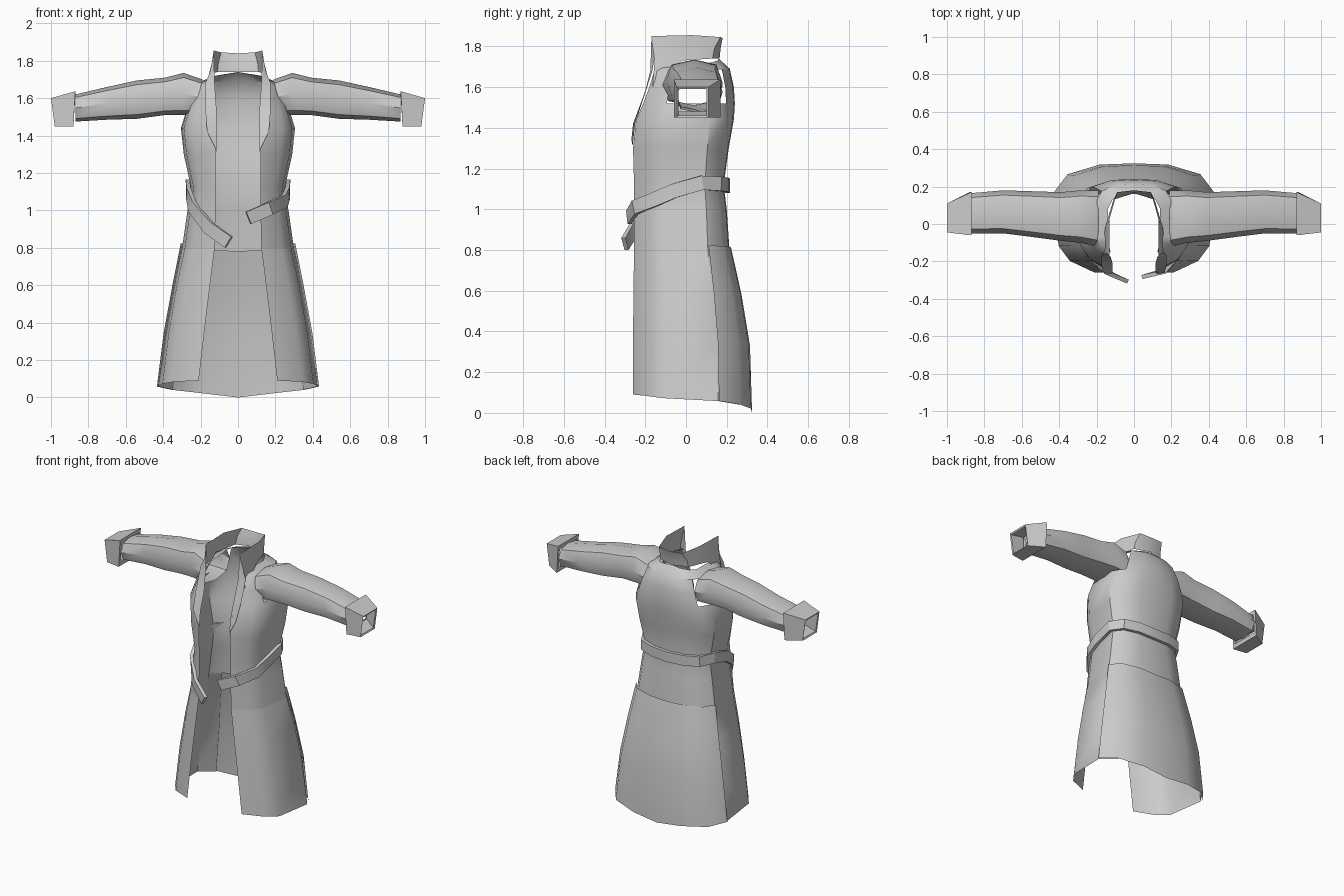
import bpy, bmesh, math
from mathutils import Vector

cube = bpy.data.objects.get("Cube")
if cube:
    bpy.data.objects.remove(cube, do_unlink=True)

cloth = bpy.data.materials.new("grey_cloth")
cloth.use_nodes = True
colour = (0.6, 0.6, 0.6, 1)
cloth.diffuse_color = colour
cloth.node_tree.nodes["Principled BSDF"].inputs["Base Color"].default_value = colour


def loft(name, rows, closed=False, caps=False, mirror=True, skip=None, angle=40):
    """Join rows of points with quads; skip(i, j) leaves holes."""
    bm = bmesh.new()
    grid = [[bm.verts.new(p) for p in row] for row in rows]
    n = len(rows[0])
    for i in range(len(rows) - 1):
        for j in range(n if closed else n - 1):
            if skip and skip(i, j):
                continue
            k = (j + 1) % n
            bm.faces.new((grid[i][j], grid[i][k], grid[i + 1][k], grid[i + 1][j]))
    if caps:
        bm.faces.new(grid[0])
        bm.faces.new(grid[-1])
        bmesh.ops.recalc_face_normals(bm, faces=bm.faces)
    mesh = bpy.data.meshes.new(name)
    bm.to_mesh(mesh)
    bm.free()
    mesh.materials.append(cloth)
    obj = bpy.data.objects.new(name, mesh)
    bpy.context.collection.objects.link(obj)
    bpy.ops.object.select_all(action="DESELECT")
    obj.select_set(True)
    bpy.context.view_layer.objects.active = obj
    bpy.ops.object.shade_smooth_by_angle(angle=math.radians(angle))
    if mirror:
        mod = obj.modifiers.new("Mirror", "MIRROR")
        mod.merge_threshold = 0.002
    return obj


def half_ring(zf, zb, edge, front, side, back):
    """Half a coat section, from the front opening round to the back centre."""
    pts = [(edge, front), (edge + 0.62 * (side - edge), front * 0.76),
           (side * 0.95, front * 0.45), (side, back * 0.5),
           (side * 0.82, back * 0.82), (side * 0.42, back * 0.98), (0, back)]
    return [(x, y, zf + (zb - zf) * (j / 6) ** 1.5) for j, (x, y) in enumerate(pts)]


# Upper coat, with armholes left open
torso = [half_ring(*r) for r in (
    (0.80, 0.78, 0.125, -0.255, 0.30, 0.215),
    (1.00, 1.00, 0.12, -0.255, 0.27, 0.20),
    (1.12, 1.12, 0.12, -0.255, 0.25, 0.185),
    (1.30, 1.30, 0.12, -0.26, 0.29, 0.21),
    (1.44, 1.44, 0.125, -0.245, 0.305, 0.235),
    (1.52, 1.52, 0.13, -0.21, 0.28, 0.24),
    (1.60, 1.60, 0.14, -0.18, 0.25, 0.235),
    (1.68, 1.69, 0.14, -0.155, 0.21, 0.215),
    (1.70, 1.74, 0.125, -0.15, 0.14, 0.16))]
loft("coat_body", torso, skip=lambda i, j: i in (5, 6) and j in (2, 3))

# Skirt: two front panels and an overlapping back panel
skirt = [half_ring(*r) for r in (
    (0.09, 0.0, 0.21, -0.26, 0.425, 0.315),
    (0.35, 0.33, 0.18, -0.26, 0.39, 0.305),
    (0.60, 0.58, 0.15, -0.258, 0.345, 0.265),
    (0.80, 0.78, 0.125, -0.255, 0.30, 0.215))]
loft("front_skirt_panels", [row[:5] for row in skirt])
back_rows = [[(x * 1.02, y * 1.03, z) for x, y, z in row[3:]] for row in skirt]
back_rows[-1] = [(x, y, z + 0.03) for x, y, z in back_rows[-1]]
loft("back_skirt_panel", back_rows)

# Standing collar
loft("collar", [
    [(0.165, -0.165, 1.60), (0.155, -0.02, 1.73), (0.11, 0.13, 1.74), (0, 0.165, 1.74)],
    [(0.15, -0.155, 1.72), (0.14, 0.0, 1.79), (0.105, 0.14, 1.79), (0, 0.17, 1.79)],
    [(0.13, -0.17, 1.85), (0.13, 0.03, 1.855), (0.09, 0.17, 1.845), (0, 0.18, 1.84)]])

# Lapels folded over the chest
loft("lapels", [
    [(0.115, -0.262, 1.31), (0.125, -0.268, 1.34)],
    [(0.115, -0.25, 1.42), (0.165, -0.26, 1.42)],
    [(0.115, -0.21, 1.54), (0.175, -0.215, 1.54)],
    [(0.125, -0.175, 1.68), (0.175, -0.165, 1.68)],
    [(0.13, -0.17, 1.84), (0.15, -0.155, 1.74)]])


def sleeve_ring(x, y0, y1, z0, z1):
    """Eight-sided section with softened corners."""
    cy, cz, ry, rz = (y0 + y1) / 2, (z0 + z1) / 2, (y1 - y0) / 2, (z1 - z0) / 2
    return [(x, cy + ry * a, cz + rz * b) for a, b in (
        (1, 0), (0.78, 0.78), (0, 1), (-0.78, 0.78),
        (-1, 0), (-0.78, -0.78), (0, -1), (0.78, -0.78))]


# Sleeves
loft("sleeves", [sleeve_ring(*r) for r in (
    (0.19, -0.12, 0.18, 1.51, 1.70),
    (0.29, -0.10, 0.18, 1.51, 1.735),
    (0.39, -0.09, 0.17, 1.51, 1.71),
    (0.54, -0.07, 0.175, 1.49, 1.695),
    (0.70, -0.05, 0.18, 1.485, 1.66),
    (0.87, -0.05, 0.165, 1.475, 1.62))], closed=True)


def box_ring(xb, xt, y0, y1, z0, z1):
    return [(xb, y1, z0), (xt, y1, z1), (xt, y0, z1), (xb, y0, z0)]


# Square cuffs with a turned-in lining
loft("cuffs", [box_ring(*r) for r in (
    (0.88, 0.87, -0.04, 0.15, 1.48, 1.61),
    (0.88, 0.87, -0.06, 0.17, 1.45, 1.637),
    (0.98, 1.0, -0.045, 0.11, 1.45, 1.60),
    (0.975, 0.995, -0.038, 0.10, 1.46, 1.59),
    (0.89, 0.89, -0.04, 0.15, 1.48, 1.61))], closed=True, angle=30)


def strap(name, path, width=0.07, thick=0.022):
    """Flat band swept along a path."""
    pts = [Vector(p) for p in path]
    rows = []
    for i, p in enumerate(pts):
        t = (pts[min(i + 1, len(pts) - 1)] - pts[max(i - 1, 0)]).normalized()
        out = t.cross(Vector((0, 0, 1))).normalized()
        up = out.cross(t) * width / 2
        out *= thick / 2
        rows.append([p + out + up, p - out + up, p - out - up, p + out - up])
    loft(name, rows, closed=True, caps=True, mirror=False, angle=30)


# Belt round the waist with two loose ends
hip = [(0.265, -0.06, 1.09), (0.268, 0.08, 1.13), (0.22, 0.165, 1.125), (0.12, 0.198, 1.12)]
left_end = [(0.055, -0.28, 0.96), (0.17, -0.25, 1.01), (0.25, -0.15, 1.05)]
right_end = [(-0.05, -0.30, 0.83), (-0.16, -0.25, 0.91), (-0.245, -0.16, 1.02)]
far_hip = [(-x, y, z) for x, y, z in hip]
strap("belt", left_end + hip + [(0, 0.205, 1.115)] + far_hip[::-1] + right_end[::-1])
